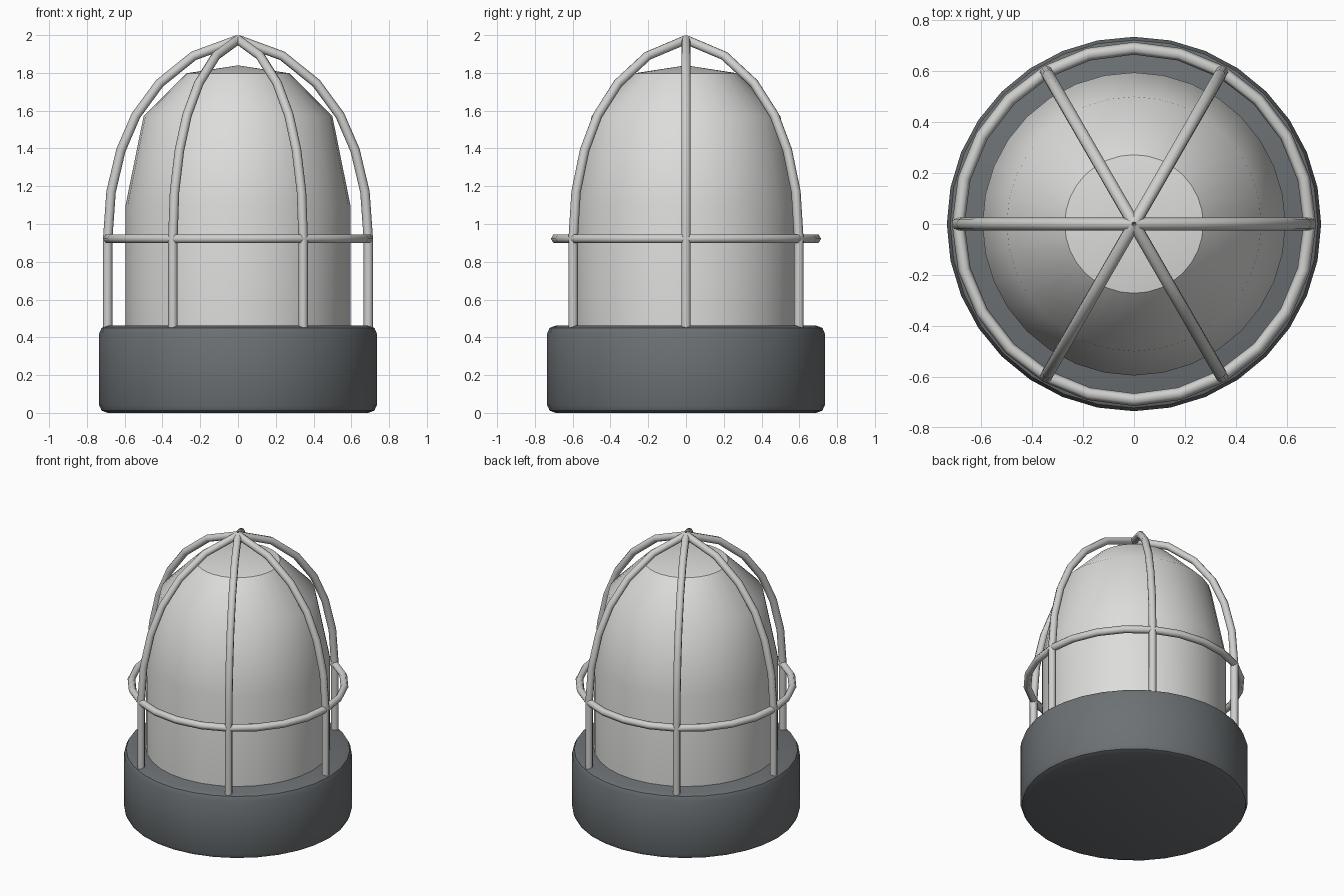
import bpy, bmesh, math

if "Cube" in bpy.data.objects:
    bpy.data.objects.remove(bpy.data.objects["Cube"])


def material(name, rgb):
    m = bpy.data.materials.new(name)
    m.diffuse_color = (*rgb, 1)
    m.use_nodes = True
    m.node_tree.nodes["Principled BSDF"].inputs["Base Color"].default_value = m.diffuse_color
    return m


DARK = material("dark grey", (0.15, 0.165, 0.175))
GLASS = material("pale glass", (0.72, 0.72, 0.71))
WIRE = material("light metal", (0.62, 0.62, 0.61))


def finish(obj, mat, angle):
    obj.data.materials.append(mat)
    bpy.ops.object.select_all(action='DESELECT')
    obj.select_set(True)
    bpy.context.view_layer.objects.active = obj
    bpy.ops.object.shade_smooth_by_angle(angle=math.radians(angle))


def lathe(name, profile, sides, mat, angle):
    """Spin (radius, height) points round z; radius 0 closes to a point."""
    bm = bmesh.new()
    rings = []
    for r, z in profile:
        if r == 0:
            rings.append([bm.verts.new((0, 0, z))] * sides)
        else:
            rings.append([bm.verts.new((r * math.cos(2 * math.pi * i / sides),
                                        r * math.sin(2 * math.pi * i / sides), z))
                          for i in range(sides)])
    for a, b in zip(rings, rings[1:]):
        for i in range(sides):
            j = (i + 1) % sides
            quad = [a[i], a[j], b[j], b[i]]
            bm.faces.new(list(dict.fromkeys(quad)))
    bmesh.ops.recalc_face_normals(bm, faces=bm.faces)
    me = bpy.data.meshes.new(name)
    bm.to_mesh(me)
    bm.free()
    obj = bpy.data.objects.new(name, me)
    bpy.context.collection.objects.link(obj)
    finish(obj, mat, angle)


# Base collar with softened rims
lathe("base", [(0, 0), (0.69, 0), (0.722, 0.012), (0.735, 0.04), (0.735, 0.42),
               (0.722, 0.45), (0.69, 0.462), (0, 0.462)], 32, DARK, 35)

# Glass dome
lathe("glass_dome", [(0, 0.44), (0.595, 0.44), (0.595, 1.1), (0.5, 1.57),
                     (0.272, 1.798), (0, 1.84)], 32, GLASS, 35)

# Six cage wires meeting at the top
PATH = [(0.69, 0.45), (0.69, 0.92), (0.672, 1.17), (0.62, 1.39), (0.54, 1.575),
        (0.415, 1.745), (0.235, 1.89), (0, 1.976)]
for k in range(6):
    a = k * math.pi / 3
    cu = bpy.data.curves.new(f"cage_wire_{k + 1}", 'CURVE')
    cu.dimensions = '3D'
    cu.bevel_depth = 0.025
    cu.bevel_resolution = 2
    cu.use_fill_caps = True
    sp = cu.splines.new('POLY')
    sp.points.add(len(PATH) - 1)
    for p, (r, z) in zip(sp.points, PATH):
        p.co = (r * math.cos(a), r * math.sin(a), z, 1)
    obj = bpy.data.objects.new(cu.name, cu)
    bpy.context.collection.objects.link(obj)
    bpy.ops.object.select_all(action='DESELECT')
    obj.select_set(True)
    bpy.context.view_layer.objects.active = obj
    bpy.ops.object.convert(target='MESH')
    finish(bpy.context.view_layer.objects.active, WIRE, 50)

# Hoop tying the wires together
bpy.ops.mesh.primitive_torus_add(major_segments=24, minor_segments=6, major_radius=0.69,
                                 minor_radius=0.025, location=(0, 0, 0.922))
hoop = bpy.context.object
hoop.name = "cage_hoop"
finish(hoop, WIRE, 65)
